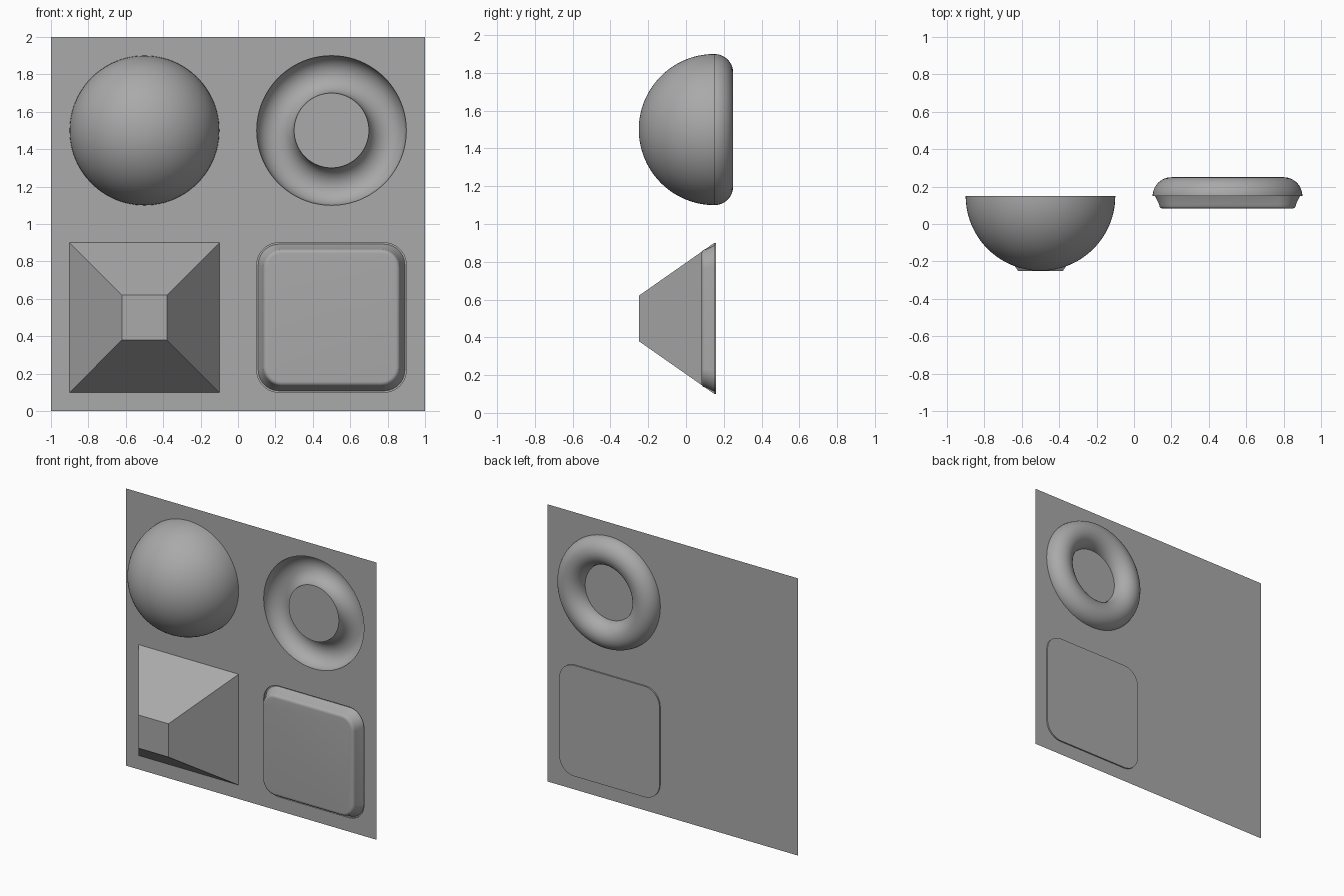
import bpy, bmesh
from math import sin, cos, pi, radians

SHEET_Y = 0.15

cube = bpy.data.objects.get("Cube")
if cube:
    bpy.data.objects.remove(cube)

grey = bpy.data.materials.new("plain_grey")
grey.use_nodes = True
grey.diffuse_color = (0.4, 0.4, 0.4, 1)
grey.node_tree.nodes["Principled BSDF"].inputs["Base Color"].default_value = (0.4, 0.4, 0.4, 1)


def circle(r, n=96):
    return [(r * cos(2 * pi * i / n), r * sin(2 * pi * i / n)) for i in range(n)]


def square(half):
    return [(half, half), (-half, half), (-half, -half), (half, -half)]


def rounded_square(half, r, steps=10):
    """Outline of a square with rounded corners."""
    pts = []
    for k, (sx, sz) in enumerate(square(1)):
        for i in range(steps + 1):
            a = pi / 2 * (k + i / steps)
            pts.append((sx * (half - r) + r * cos(a), sz * (half - r) + r * sin(a)))
    return pts


def finish(name, bm, smooth=None):
    mesh = bpy.data.meshes.new(name)
    bm.to_mesh(mesh)
    bm.free()
    mesh.materials.append(grey)
    obj = bpy.data.objects.new(name, mesh)
    bpy.context.collection.objects.link(obj)
    if smooth:
        bpy.ops.object.select_all(action='DESELECT')
        bpy.context.view_layer.objects.active = obj
        obj.select_set(True)
        bpy.ops.object.shade_smooth_by_angle(angle=radians(smooth))
    return obj


def loft(name, center, sections, cap=True, smooth=None):
    """Skin a list of (outline, y) sections, outermost first, facing the front."""
    bm = bmesh.new()
    cx, cz = center
    rings = [[bm.verts.new((cx + x, y, cz + z)) for x, z in pts] for pts, y in sections]
    for a, b in zip(rings, rings[1:]):
        for i in range(len(a)):
            j = (i + 1) % len(a)
            bm.faces.new((a[i], b[i], b[j], a[j]))
    if cap:
        bm.faces.new(rings[-1][::-1])
    return finish(name, bm, smooth)


# Thin backing sheet with openings for the ring channel and the tray
bm = bmesh.new()
for center, pts in (((0, 1), square(1)),
                    ((0.5, 1.5), circle(0.4)),
                    ((0.5, 0.5), rounded_square(0.4, 0.12))):
    vs = [bm.verts.new((center[0] + x, SHEET_Y, center[1] + z)) for x, z in pts]
    for i, v in enumerate(vs):
        bm.edges.new((v, vs[(i + 1) % len(vs)]))
bmesh.ops.triangle_fill(bm, edges=bm.edges[:], use_beauty=True, normal=(0, -1, 0))
bmesh.ops.dissolve_limit(bm, angle_limit=0.01, verts=[], edges=bm.edges[:])
finish("backing_sheet", bm)

# Dome bulging to the front
steps = 28
dome = [(circle(0.4 * cos(pi / 2 * i / steps)), SHEET_Y - 0.4 * sin(pi / 2 * i / steps))
        for i in range(steps)]
loft("dome", (-0.5, 1.5), dome, smooth=40)

# Half-round ring channel sunk to the back, and the disc inside it
steps = 24
channel = [(circle(0.3 + 0.1 * cos(pi * i / steps)), SHEET_Y + 0.1 * sin(pi * i / steps))
           for i in range(steps + 1)]
loft("ring_channel", (0.5, 1.5), channel, cap=False, smooth=40)
loft("channel_disc", (0.5, 1.5), [(circle(0.2), SHEET_Y)])

# Blunt four-sided pyramid
loft("blunt_pyramid", (-0.5, 0.5), [(square(0.4), SHEET_Y), (square(0.12), -0.25)])

# Shallow tray holding a raised pad with a rounded edge
loft("tray", (0.5, 0.5), [(rounded_square(0.4, 0.12), SHEET_Y),
                          (rounded_square(0.4, 0.12), 0.16)])
pad = [(rounded_square(0.392, 0.112), 0.16), (rounded_square(0.366, 0.1), 0.105)]
for i in range(1, 7):
    a = radians(20 + 70 * i / 6)
    pad.append((rounded_square(0.342 + 0.025 * cos(a), 0.076 + 0.025 * cos(a)),
                0.105 - 0.023 * sin(a)))
loft("raised_pad", (0.5, 0.5), pad, smooth=35)
